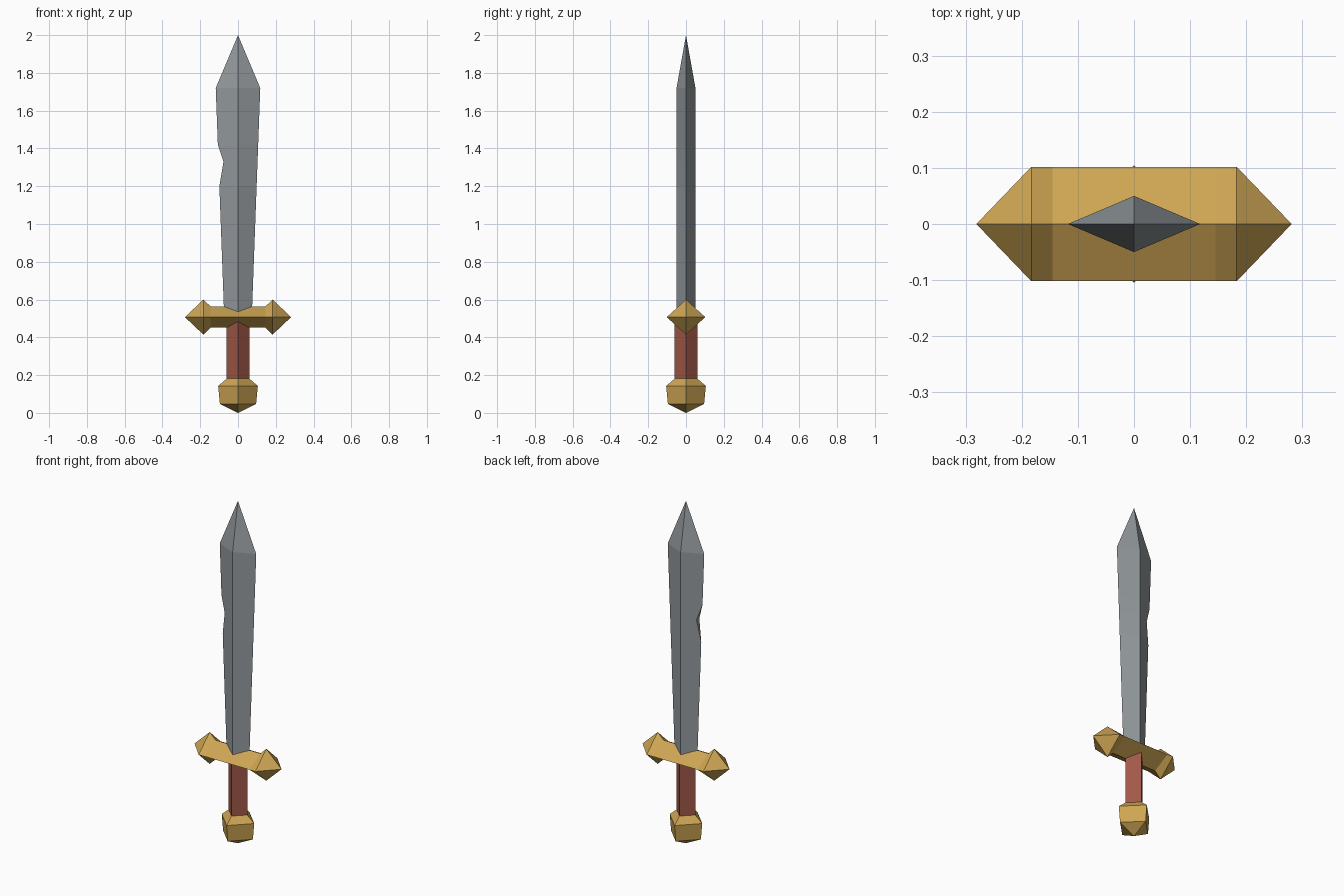
import bpy, bmesh, math
from mathutils import Vector

if "Cube" in bpy.data.objects:
    bpy.data.objects.remove(bpy.data.objects["Cube"])


def material(name, rgb):
    m = bpy.data.materials.new(name)
    m.diffuse_color = (*rgb, 1)
    m.use_nodes = True
    m.node_tree.nodes["Principled BSDF"].inputs["Base Color"].default_value = m.diffuse_color
    return m


steel = material("steel grey", (0.29, 0.315, 0.33))
gold = material("gold", (0.62, 0.38, 0.088))
leather = material("red brown leather", (0.36, 0.10, 0.066))


def loft(name, sections, mat):
    """Skin equal-length rings, welding collapsed points and merging flat faces."""
    bm = bmesh.new()
    rings = [[bm.verts.new(p) for p in s] for s in sections]
    n = len(rings[0])
    for a, b in zip(rings, rings[1:]):
        for i in range(n):
            j = (i + 1) % n
            bm.faces.new((a[i], a[j], b[j], b[i]))
    bm.faces.new(rings[0][::-1])
    bm.faces.new(rings[-1])
    bmesh.ops.remove_doubles(bm, verts=bm.verts, dist=1e-5)
    bmesh.ops.dissolve_limit(bm, angle_limit=math.radians(0.5),
                             verts=bm.verts, edges=bm.edges)
    bmesh.ops.recalc_face_normals(bm, faces=bm.faces)
    me = bpy.data.meshes.new(name)
    bm.to_mesh(me)
    bm.free()
    me.materials.append(mat)
    ob = bpy.data.objects.new(name, me)
    bpy.context.collection.objects.link(ob)
    return ob


def diamond_z(r, z):
    return [(r, 0, z), (0, r, z), (-r, 0, z), (0, -r, z)]


def diamond_x(x, ry, rz, zc=0.507):
    return [(x, ry, zc), (x, 0, zc + rz), (x, -ry, zc), (x, 0, zc - rz)]


# Blade: widening diamond section; the nick cuts a flat into the left edge
def blade_ring(z, nick=None):
    w = 0.073 + (z - 0.507) * 0.037
    left = nick or w
    t = 0.05 * (1 - left / w)
    return [(w, 0, z), (0, 0.05, z), (-left, t, z), (-left, -t, z), (0, -0.05, z)]


loft("blade", [blade_ring(0.507), blade_ring(1.2), blade_ring(1.33, 0.077),
               blade_ring(1.42), blade_ring(1.72), [(0, 0, 2)] * 5], steel)

# Crossguard: diamond bar with flared, pointed ends
half = [(0.145, 0.102, 0.056), (0.183, 0.102, 0.093), (0.281, 0, 0)]
profile = [(-x, y, z) for x, y, z in reversed(half)] + half
loft("crossguard", [diamond_x(*p) for p in profile], gold)

# Grip
loft("grip", [diamond_z(0.06, 0.16), diamond_z(0.06, 0.507)], leather)

# Pommel
loft("pommel", [diamond_z(r, z) for r, z in
                ((0, 0), (0.096, 0.048), (0.105, 0.143), (0.06, 0.181))], gold)
